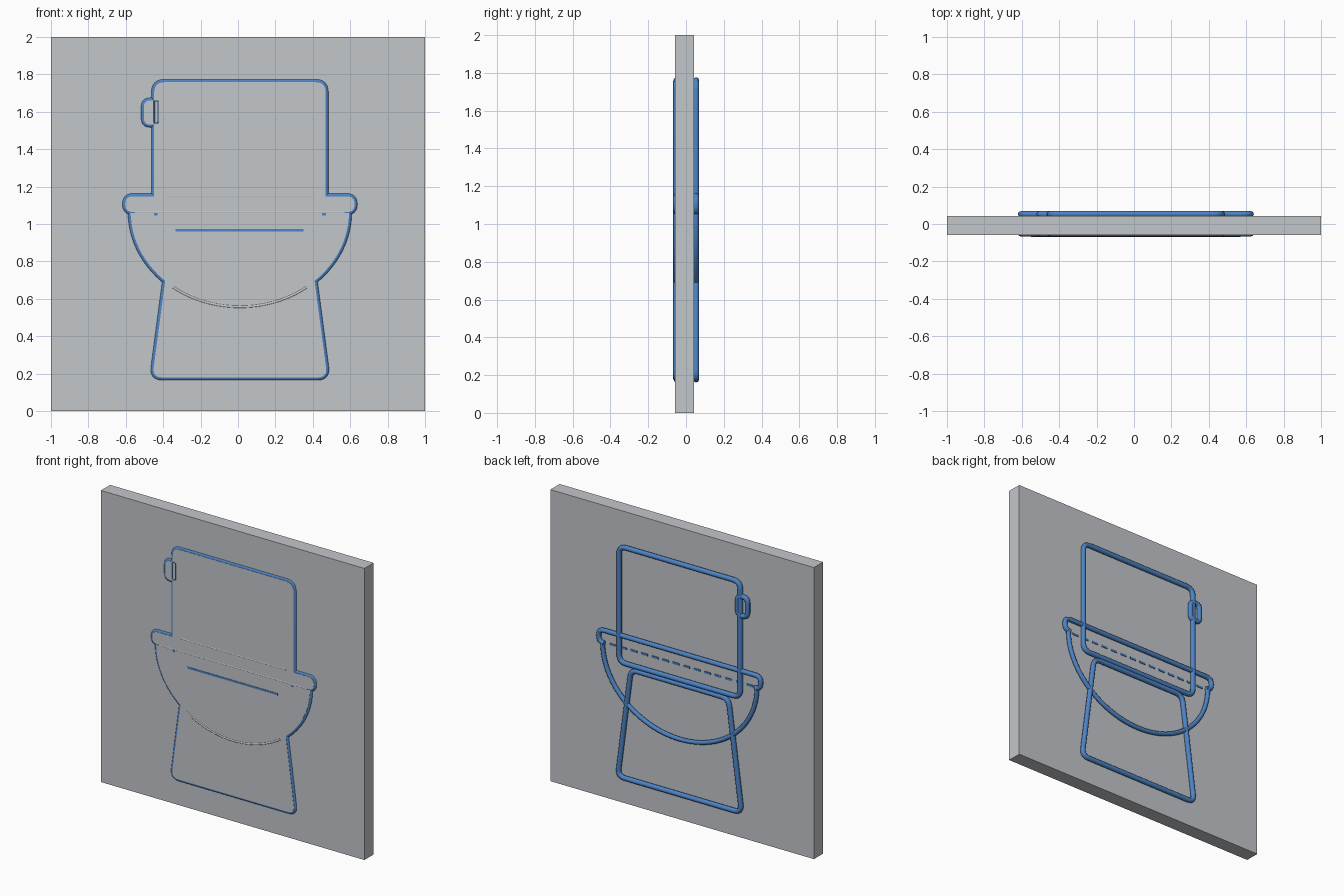
import bpy, bmesh, math
from mathutils import Vector

cube = bpy.data.objects.get("Cube")
if cube:
    bpy.data.objects.remove(cube)


def make_material(name, rgb):
    m = bpy.data.materials.new(name)
    m.use_nodes = True
    m.diffuse_color = (*rgb, 1)
    m.node_tree.nodes["Principled BSDF"].inputs["Base Color"].default_value = (*rgb, 1)
    return m


GREY = make_material("stone grey", (0.55, 0.57, 0.60))
BLUE = make_material("line blue", (0.075, 0.23, 0.56))
FRONT, BACK = -0.058, 0.042      # slab faces
CX = 0.01                        # centre line of the drawing


def add_object(name, data, mat):
    ob = bpy.data.objects.new(name, data)
    data.materials.append(mat)
    bpy.context.collection.objects.link(ob)
    return ob


def rounded(corners, r, steps=6):
    """Polygon in x, z with every corner rounded."""
    pts, n = [], len(corners)
    for i, c in enumerate(corners):
        p = Vector(c)
        a = p + (Vector(corners[i - 1]) - p).normalized() * r
        b = p + (Vector(corners[(i + 1) % n]) - p).normalized() * r
        for k in range(steps + 1):
            t = k / steps
            pts.append(a * (1 - t) ** 2 + p * (2 * t * (1 - t)) + b * t ** 2)
    return pts


def rect(x0, x1, z0, z1, r):
    return rounded([(x0, z0), (x1, z0), (x1, z1), (x0, z1)], r)


def shrink(pts, d):
    """Move a counter-clockwise outline inward."""
    out, n = [], len(pts)
    for i, p in enumerate(pts):
        t = (pts[(i + 1) % n] - pts[i - 1]).normalized()
        out.append(p + Vector((-t.y, t.x)) * d)
    return out


def tube(name, pts, y, r, mat, closed=True):
    cu = bpy.data.curves.new(name, "CURVE")
    cu.dimensions = "3D"
    cu.bevel_depth = r
    cu.bevel_resolution = 2
    cu.use_fill_caps = True
    sp = cu.splines.new("POLY")
    sp.points.add(len(pts) - 1)
    for q, p in zip(sp.points, pts):
        q.co = (p[0], y, p[1], 1)
    sp.use_cyclic_u = closed
    return add_object(name, cu, mat)


def plate(name, pts, y0, y1, mat):
    bm = bmesh.new()
    face = bm.faces.new([bm.verts.new((p[0], y0, p[1])) for p in pts])
    ext = bmesh.ops.extrude_face_region(bm, geom=[face])["geom"]
    bmesh.ops.translate(bm, vec=(0, y1 - y0, 0),
                        verts=[v for v in ext if isinstance(v, bmesh.types.BMVert)])
    bmesh.ops.recalc_face_normals(bm, faces=bm.faces)
    me = bpy.data.meshes.new(name)
    bm.to_mesh(me)
    bm.free()
    return add_object(name, me, mat)


def bar(name, x0, x1, z0, z1, y0, y1, mat):
    return plate(name, [(x0, z0), (x1, z0), (x1, z1), (x0, z1)], y0, y1, mat)


# Square backing slab
bar("slab", -1, 1, 0, 2, FRONT, BACK, GREY)

# Centre lines of the drawn shapes
tank = rect(CX - 0.46, CX + 0.46, 0.965, 1.76, 0.055)
seat = rect(CX - 0.615, CX + 0.615, 1.062, 1.15, 0.043)
base = rounded([(CX - 0.47, 0.178), (CX + 0.47, 0.178),
                (CX + 0.37, 0.935), (CX - 0.37, 0.935)], 0.055)
bowl = [Vector((CX - 0.585 * math.cos(a), 1.062 - 0.505 * math.sin(a)))
        for a in (math.pi * i / 48 for i in range(49))]
handle = rect(-0.505, -0.43, 1.53, 1.662, 0.035)
shapes = {"tank": tank, "seat": seat, "base": base, "bowl": bowl, "handle": handle}

# Front: blue outlines, covered inside by one raised grey silhouette
for name, pts in shapes.items():
    tube(name + "_front_line", pts, -0.051, 0.016, BLUE, name != "bowl")
    plate(name + "_front_panel", shrink(pts, 0.002), -0.05, -0.0675, GREY)

# Faint grey ridges on the silhouette
tube("bowl_ridge", [p for p in bowl if p.y < 0.68], -0.062, 0.008, GREY, False)
for z in (1.062, 1.15):
    w = 0.56 if z < 1.1 else 0.4
    tube("seat_ridge", [(CX - w, z), (CX + w, z)], -0.062, 0.007, GREY, False)

# Blue slots showing through the silhouette
bar("centre_slot", -0.335, 0.35, 0.96, 0.973, -0.06, -0.0695, BLUE)
tube("handle_slot", rect(-0.448, -0.428, 1.54, 1.658, 0.006), -0.066, 0.004, BLUE)
for x in (-0.44, 0.46):
    bar("hinge_mark", x - 0.01, x + 0.01, 1.045, 1.06, -0.06, -0.069, BLUE)

# Back: full blue outlines
for name in ("tank", "base", "handle"):
    tube(name + "_back_line", shapes[name], 0.053, 0.017, BLUE)
tube("bowl_back_line", bowl, 0.053, 0.015, BLUE, False)

# Back of seat: solid top and ends, dashed lower edge
ends = 7
seat_open = seat[ends:] + seat[:ends]
tube("seat_back_line", seat_open, 0.053, 0.016, BLUE, False)
for i in range(14):
    x = CX - 0.55 + i * 0.08
    bar("seat_dash", x, x + 0.05, 1.055, 1.069, 0.04, 0.046, BLUE)

# Smooth tubes
for ob in bpy.context.scene.objects:
    if ob.type == "CURVE":
        for sp in ob.data.splines:
            sp.use_smooth = True
